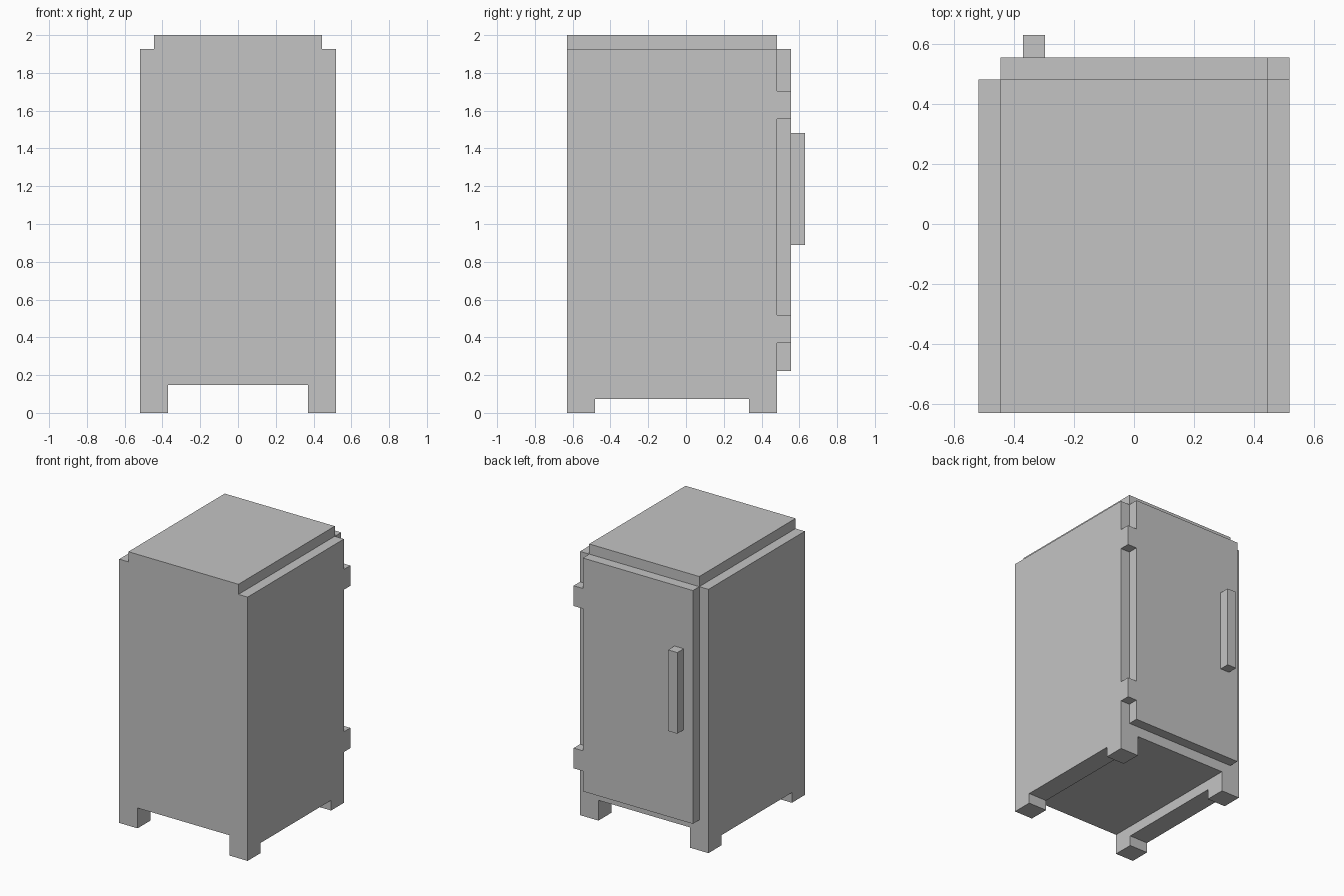
import bpy, bmesh
from mathutils import Vector

if "Cube" in bpy.data.objects:
    bpy.data.objects.remove(bpy.data.objects["Cube"], do_unlink=True)

U = 2 / 27        # the whole cabinet sits on one modular grid
FRONT, BACK = -8.5, 6.5

grey = bpy.data.materials.new("plain_grey")
grey.use_nodes = True
colour = (0.55, 0.55, 0.55, 1)
grey.diffuse_color = colour
grey.node_tree.nodes["Principled BSDF"].inputs["Base Color"].default_value = colour


def finish(name, bm):
    bmesh.ops.recalc_face_normals(bm, faces=bm.faces)
    mesh = bpy.data.meshes.new(name)
    bm.to_mesh(mesh)
    bm.free()
    mesh.materials.append(grey)
    obj = bpy.data.objects.new(name, mesh)
    bpy.context.collection.objects.link(obj)
    return obj


def extrude_profile(name, points, y0, y1):
    """Extrude an outline in x and z from y0 to y1, in grid units."""
    bm = bmesh.new()
    face = bm.faces.new([bm.verts.new(Vector((x, y0, z)) * U) for x, z in points])
    moved = bmesh.ops.extrude_face_region(bm, geom=[face], use_keep_orig=True)["geom"]
    verts = [v for v in moved if isinstance(v, bmesh.types.BMVert)]
    bmesh.ops.translate(bm, verts=verts, vec=(0, (y1 - y0) * U, 0))
    return finish(name, bm)


def box(name, x, y, z):
    corners = [(x[0], z[0]), (x[1], z[0]), (x[1], z[1]), (x[0], z[1])]
    return extrude_profile(name, corners, *y)


# Cabinet body: raised top panel, side walls and lower side rails
half = [(5, 2), (5, 1), (7, 1), (7, 26), (6, 26), (6, 27)]
outline = half + [(-x, z) for x, z in reversed(half)]
extrude_profile("cabinet_body", outline, FRONT, BACK)

# Four square feet
for side, x in (("left", (5, 7)), ("right", (-7, -5))):
    for end, y in (("front", (FRONT, FRONT + 2)), ("back", (BACK - 2, BACK))):
        box(f"{end}_{side}_foot", x, y, (0, 1))

# Door, handle and hinges
box("door", (-6, 6), (BACK, BACK + 1), (3, 26))
box("door_handle", (-5, -4), (BACK + 1, BACK + 2), (12, 20))
for name, z in (("lower_hinge", 5), ("upper_hinge", 21)):
    box(name, (6, 7), (BACK, BACK + 1), (z, z + 2))
